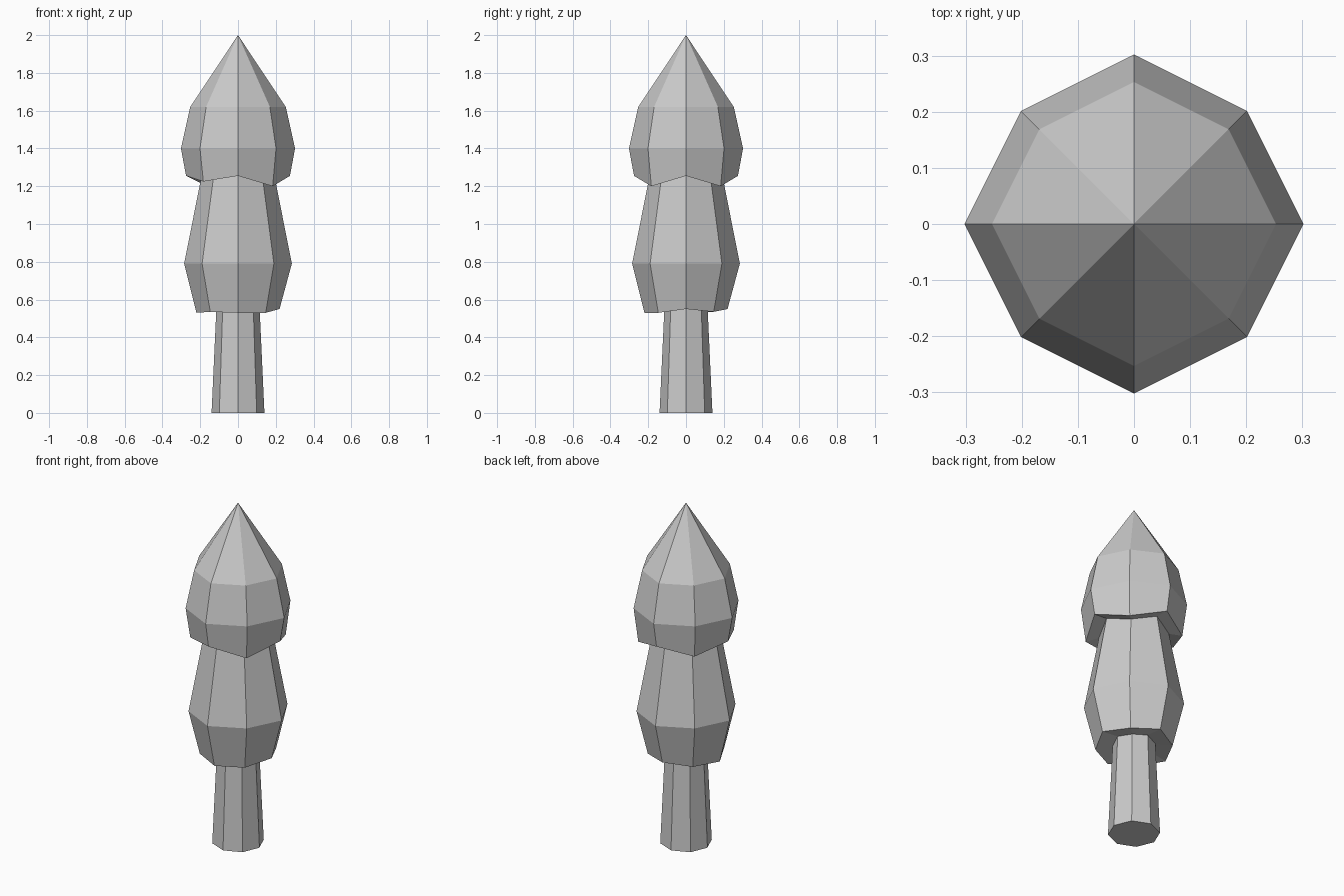
import bpy, bmesh, math

if "Cube" in bpy.data.objects:
    bpy.data.objects.remove(bpy.data.objects["Cube"])


def ring(r, z, k=0.943):
    """Eight points; k scales the diagonal corners. z may be one height or eight."""
    zs = z if isinstance(z, list) else [z] * 8
    pts = []
    for i in range(8):
        a = i * math.pi / 4
        rr = r * (k if i % 2 else 1)
        pts.append((rr * math.cos(a), rr * math.sin(a), zs[i]))
    return pts


def loft(name, rings, bottom_z, top_z):
    """Join rings with faces and close both ends with fans to a centre point."""
    bm = bmesh.new()
    loops = [[bm.verts.new(p) for p in r] for r in rings]
    low = bm.verts.new((0, 0, bottom_z))
    high = bm.verts.new((0, 0, top_z))
    for i in range(8):
        j = (i + 1) % 8
        for a, b in zip(loops, loops[1:]):
            bm.faces.new((a[i], a[j], b[j], b[i]))
        bm.faces.new((low, loops[0][j], loops[0][i]))
        bm.faces.new((loops[-1][i], loops[-1][j], high))
    bmesh.ops.recalc_face_normals(bm, faces=bm.faces)
    mesh = bpy.data.meshes.new(name)
    bm.to_mesh(mesh)
    bm.free()
    bpy.context.collection.objects.link(bpy.data.objects.new(name, mesh))


# Trunk, running up inside the foliage
loft("trunk", [ring(0.14, 0, 1), ring(0.11, 0.65, 1)], 0, 0.65)

# Lower foliage with a slightly uneven hem
hem_low = [0.55, 0.535, 0.55, 0.535, 0.53, 0.535, 0.53, 0.53]
loft("lower_foliage",
     [ring(0.22, hem_low), ring(0.285, 0.79), ring(0.19, 1.27)], 0.57, 1.3)

# Upper foliage with a zigzag hem and pointed tip
hem_high = [1.255, 1.20, 1.255, 1.21, 1.255, 1.225, 1.255, 1.20]
loft("upper_foliage",
     [ring(0.275, hem_high), ring(0.302, 1.40), ring(0.253, 1.62)], 1.27, 2.0)
